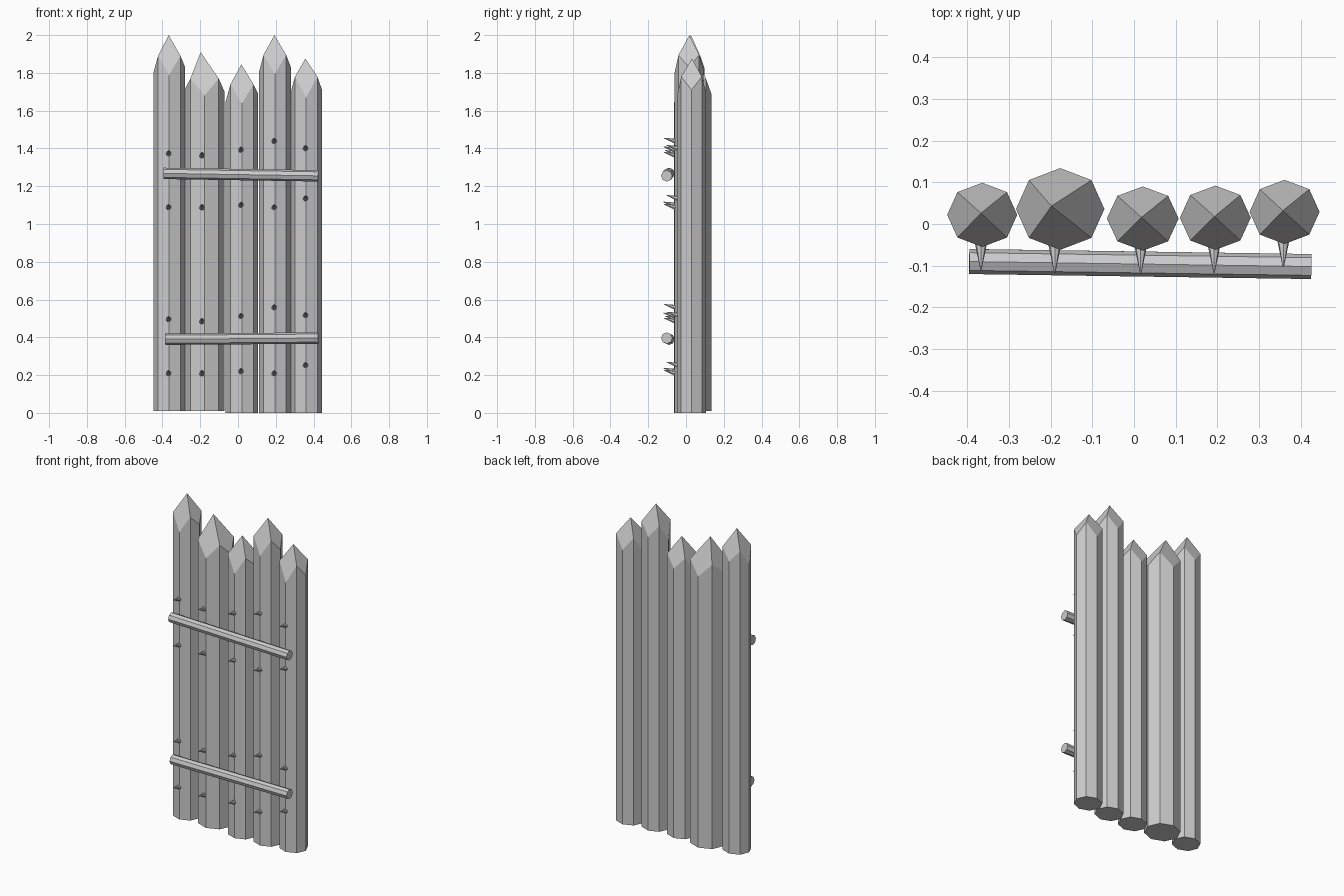
import bpy, bmesh, math
from mathutils import Vector

if "Cube" in bpy.data.objects:
    bpy.data.objects.remove(bpy.data.objects["Cube"])

mat = bpy.data.materials.new("weathered grey")
mat.diffuse_color = (0.6, 0.6, 0.6, 1)
mat.use_nodes = True
mat.node_tree.nodes["Principled BSDF"].inputs["Base Color"].default_value = mat.diffuse_color


def finish(bm, name):
    bmesh.ops.recalc_face_normals(bm, faces=bm.faces[:])
    me = bpy.data.meshes.new(name)
    bm.to_mesh(me)
    bm.free()
    me.materials.append(mat)
    ob = bpy.data.objects.new(name, me)
    bpy.context.collection.objects.link(ob)
    return ob


# Octagonal log whose tip is hewn with four flat cuts (ridges on the diagonals)
def stake(name, c, r, z0, low, high, apex):
    bm = bmesh.new()
    bot, top = [], []
    for i in range(8):
        a = i * math.pi / 4
        x, y = c[0] + r[0] * math.cos(a), c[1] + r[1] * math.sin(a)
        z = high if i % 2 else low[i // 2]
        bot.append(bm.verts.new((x, y, z0)))
        top.append(bm.verts.new((x, y, z)))
    tip = bm.verts.new(apex)
    bm.faces.new(bot[::-1])
    for i in range(8):
        j = (i + 1) % 8
        bm.faces.new((bot[i], bot[j], top[j], top[i]))
    for i in range(0, 8, 2):
        bm.faces.new((top[i - 1], top[i], top[(i + 1) % 8], tip))
    finish(bm, name)


# Tapered round bar between two points
def bar(name, a, b, r1, r2, sides):
    a, b = Vector(a), Vector(b)
    bm = bmesh.new()
    bmesh.ops.create_cone(bm, cap_ends=True, segments=sides,
                          radius1=r1, radius2=r2, depth=(b - a).length)
    ob = finish(bm, name)
    ob.location = (a + b) / 2
    ob.rotation_mode = 'QUATERNION'
    ob.rotation_quaternion = (b - a).to_track_quat('Z', 'Y')


# Stakes: centre, radii, foot, low corners (right, back, left, front), high corners, apex
stakes = [
    ((-0.364, 0.022), (0.084, 0.077), 0.01, (1.83, 1.82, 1.80, 1.79), 1.89, (-0.367, 0.026, 2.0)),
    ((-0.177, 0.036), (0.106, 0.098), 0.01, (1.70, 1.69, 1.71, 1.68), 1.77, (-0.198, 0.043, 1.91)),
    ((0.021, 0.013), (0.086, 0.077), 0.0, (1.69, 1.67, 1.65, 1.638), 1.74, (0.018, 0.016, 1.845)),
    ((0.195, 0.015), (0.085, 0.077), 0.0, (1.83, 1.82, 1.80, 1.795), 1.895, (0.193, 0.018, 2.0)),
    ((0.361, 0.029), (0.084, 0.077), 0.0, (1.71, 1.70, 1.69, 1.67), 1.78, (0.357, 0.032, 1.876)),
]
for i, s in enumerate(stakes):
    stake(f"stake_{i + 1}", *s)

# Cross rails
bar("upper_rail", (-0.395, -0.09, 1.268), (0.425, -0.102, 1.255), 0.03, 0.03, 8)
bar("lower_rail", (-0.385, -0.09, 0.39), (0.425, -0.102, 0.396), 0.03, 0.03, 8)

# Pegs: pointed, tilted slightly upward, four on each stake
xs = [-0.367, -0.19, 0.016, 0.192, 0.358]
rows = [
    (1.378, 1.368, 1.397, 1.443, 1.405),
    (1.093, 1.093, 1.105, 1.093, 1.14),
    (0.50, 0.49, 0.517, 0.563, 0.522),
    (0.214, 0.214, 0.225, 0.214, 0.257),
]
for r, row in enumerate(rows):
    for x, z, s in zip(xs, row, stakes):
        front = s[0][1] - s[1][1]
        bar(f"peg_{r + 1}", (x, front + 0.015, z - 0.008),
            (x, front - 0.055, z + 0.012), 0.016, 0.0015, 7)
